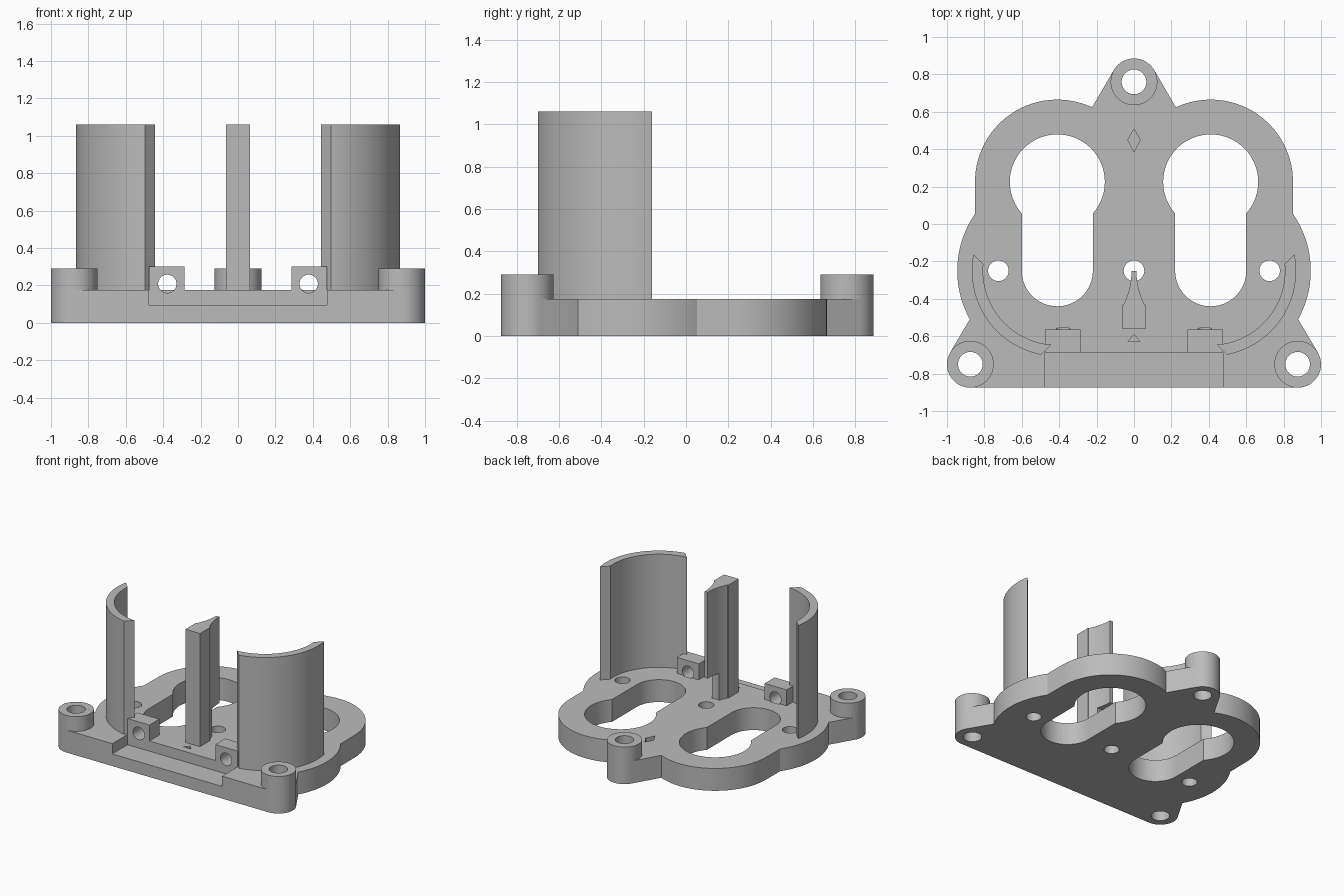
import bpy, bmesh, math
from mathutils import Matrix

if "Cube" in bpy.data.objects:
    bpy.data.objects.remove(bpy.data.objects["Cube"])

PLATE, BOSS, TOP = 0.175, 0.29, 1.06      # heights of the main levels
EYE_X, LOW_Y, HIGH_Y = 0.41, -0.25, 0.225  # centres of the keyhole arcs

grey = bpy.data.materials.new("plain grey")
grey.use_nodes = True
grey.diffuse_color = (0.5, 0.5, 0.5, 1)
grey.node_tree.nodes["Principled BSDF"].inputs["Base Color"].default_value = (0.5, 0.5, 0.5, 1)


def arc(cx, cy, r, a0, a1, n=24):
    angles = [math.radians(a0 + (a1 - a0) * i / n) for i in range(n + 1)]
    return [(cx + r * math.cos(a), cy + r * math.sin(a)) for a in angles]


def mirrored(points):
    return [(-x, y) for x, y in reversed(points)]


def prism(name, outline, z0, z1):
    """Extrude a flat outline between two heights."""
    bm = bmesh.new()
    face = bm.faces.new([bm.verts.new((x, y, z0)) for x, y in outline])
    out = bmesh.ops.extrude_face_region(bm, geom=[face])
    for v in out["geom"]:
        if isinstance(v, bmesh.types.BMVert):
            v.co.z = z1
    bmesh.ops.recalc_face_normals(bm, faces=bm.faces)
    mesh = bpy.data.meshes.new(name)
    bm.to_mesh(mesh)
    bm.free()
    mesh.materials.append(grey)
    obj = bpy.data.objects.new(name, mesh)
    bpy.context.collection.objects.link(obj)
    return obj


def box(name, x0, x1, y0, y1, z0, z1):
    return prism(name, [(x0, y0), (x1, y0), (x1, y1), (x0, y1)], z0, z1)


def disc(name, x, y, r, z0, z1):
    return prism(name, arc(x, y, r, 0, 360, 48)[:-1], z0, z1)


def cut(target, cutter, keep=False):
    """Subtract the cutter, then discard it unless it is needed again."""
    cutter.hide_render = True
    mod = target.modifiers.new("cut", "BOOLEAN")
    mod.operation, mod.solver, mod.object = "DIFFERENCE", "EXACT", cutter
    bpy.context.view_layer.objects.active = target
    bpy.ops.object.modifier_apply(modifier=mod.name)
    if not keep:
        bpy.data.objects.remove(cutter)


# Base plate: lobed outline with a straight front edge
half = (arc(0.875, -0.75, 0.125, -90, 30, 16)
        + arc(EYE_X, LOW_Y, 0.535, -29, 34.4)
        + arc(EYE_X, HIGH_Y, 0.44, 0, 115, 40)
        + arc(0, 0.76, 0.125, 30, 90, 8))
plate = prism("base_plate", half + mirrored(half)[1:], 0, PLATE)
parts = [plate]

# Front recess and engraved marks
cut(plate, box("recess_cutter", -0.475, 0.475, -1, -0.687, 0.095, 0.4))
cut(plate, prism("diamond_cutter", [(0, 0.385), (0.033, 0.45), (0, 0.508), (-0.033, 0.45)], 0.13, 0.3))
cut(plate, prism("arrow_cutter", [(-0.033, -0.627), (0.033, -0.627), (0, -0.593)], 0.13, 0.3))

# Keyhole openings and screw holes
for s in (-1, 1):
    a = math.degrees(math.asin(0.19 / 0.254))
    keyhole = (arc(EYE_X * s, LOW_Y, 0.19, 180, 360, 32)
               + arc(EYE_X * s, HIGH_Y, 0.254, a - 90, 270 - a, 56))
    cut(plate, prism("keyhole_cutter", keyhole, -0.1, 0.4))
for x in (-0.725, 0, 0.725):
    cut(plate, disc("screw_cutter", x, LOW_Y, 0.055, -0.1, 0.4))

# Three corner bosses with through holes
for name, x, y in (("left_boss", 0.875, -0.75), ("right_boss", -0.875, -0.75), ("back_boss", 0, 0.76)):
    boss = disc(name, x, y, 0.125, PLATE, BOSS)
    hole = disc("boss_cutter", x, y, 0.066, -0.1, 0.5)
    cut(plate, hole, keep=True)
    cut(boss, hole)
    parts.append(boss)

# Curved guard walls and drilled lugs on each side
wall = arc(-EYE_X, LOW_Y, 0.457, 168.7, 259, 40) + arc(-EYE_X, LOW_Y, 0.397, 265, 174.8, 40)
for side, s in (("right", 1), ("left", -1)):
    parts.append(prism(side + "_wall", wall if s > 0 else mirrored(wall), PLATE, TOP))
    x0, x1 = sorted((-0.475 * s, -0.285 * s))
    lug = box(side + "_lug", x0, x1, -0.687, -0.565, PLATE, 0.3)
    drill = disc("drill_cutter", 0, 0, 0.049, -0.07, 0.07)
    drill.data.transform(Matrix.Translation((-0.378 * s, -0.626, 0.209)) @ Matrix.Rotation(math.pi / 2, 4, "X"))
    cut(plate, drill, keep=True)
    cut(lug, drill)
    parts.append(lug)

# Centre post with hollowed sides, undercut above the screw hole
side = [(0.063, -0.56), (0.063, -0.433)] + arc(EYE_X, LOW_Y, 0.397, 207.5, 180, 16)
post = prism("centre_post", side + mirrored(side), PLATE, TOP)
cut(post, disc("undercut_cutter", 0, LOW_Y, 0.12, 0.1, 0.385))
parts.append(post)

# Smooth the curves and keep the edges crisp
bpy.ops.object.select_all(action="DESELECT")
for obj in parts:
    obj.select_set(True)
bpy.context.view_layer.objects.active = plate
bpy.ops.object.shade_smooth_by_angle(angle=math.radians(25))
